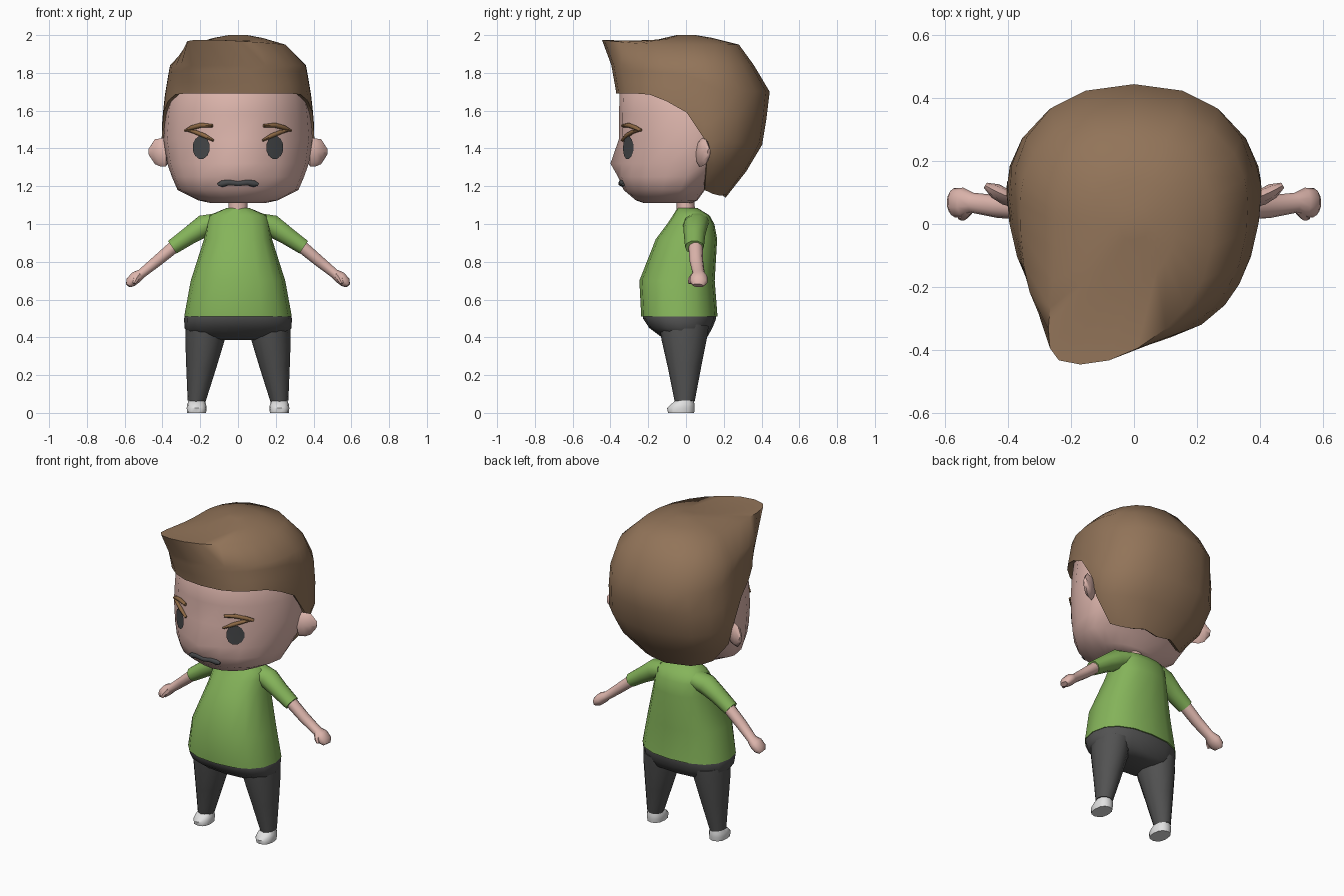
import bpy, bmesh, math
from mathutils import Vector

if "Cube" in bpy.data.objects:
    bpy.data.objects.remove(bpy.data.objects["Cube"])


def material(name, r, g, b):
    m = bpy.data.materials.new(name)
    lin = [(c / 255 / 12.92) if c < 10 else ((c / 255 + 0.055) / 1.055) ** 2.4 for c in (r, g, b)]
    m.diffuse_color = (*lin, 1)
    m.use_nodes = True
    m.node_tree.nodes["Principled BSDF"].inputs["Base Color"].default_value = m.diffuse_color
    return m


SKIN = material("skin", 222, 182, 173)
HAIR = material("brown hair", 146, 116, 89)
BROW = material("eyebrow brown", 140, 104, 68)
GREEN = material("green cloth", 133, 180, 90)
GREY = material("dark grey cloth", 82, 82, 82)
DARK = material("eye grey", 70, 72, 74)
WHITE = material("shoe white", 225, 225, 225)


def finish(name, bm, mat, angle=50):
    bmesh.ops.recalc_face_normals(bm, faces=bm.faces[:])
    me = bpy.data.meshes.new(name)
    bm.to_mesh(me)
    bm.free()
    me.materials.append(mat)
    ob = bpy.data.objects.new(name, me)
    bpy.context.collection.objects.link(ob)
    bpy.ops.object.select_all(action='DESELECT')
    ob.select_set(True)
    bpy.context.view_layer.objects.active = ob
    bpy.ops.object.shade_smooth_by_angle(angle=math.radians(angle))
    return ob


def loft(name, rings, mat, start=True, end=True, angle=50):
    """Skin a list of closed rings, with optional end caps."""
    bm = bmesh.new()
    rows = [[bm.verts.new(p) for p in r] for r in rings]
    n = len(rows[0])
    for a, b in zip(rows, rows[1:]):
        for i in range(n):
            j = (i + 1) % n
            bm.faces.new((a[i], a[j], b[j], b[i]))
    if start:
        bm.faces.new(rows[0])
    if end:
        bm.faces.new(rows[-1])
    return finish(name, bm, mat, angle)


def outline(w, front, mid, back, deg, power=1.0):
    """Point on an egg-shaped cross-section; 0 degrees is the front."""
    s, c = math.sin(math.radians(deg)), math.cos(math.radians(deg))
    x = w * math.copysign(abs(s) ** power, s)
    k = abs(c) ** power
    return x, mid + (front - mid) * k if c > 0 else mid + (back - mid) * k


def stack(name, sections, mat, n=20, power=1.0, cx=0.0):
    """Body part from horizontal sections (z, half width, front, mid, back)."""
    rings = []
    for z, *s in sections:
        pts = [outline(*s, 360 * i / n, power) for i in range(n)]
        rings.append([(x + cx, y, z) for x, y in pts])
    return loft(name, rings, mat)


def tube(name, path, mat, side=1, n=10):
    """Tube along (x, y, z, depth radius, other radius)."""
    pts = [Vector((p[0] * side, p[1], p[2])) for p in path]
    rings = []
    for i, p in enumerate(path):
        t = (pts[min(i + 1, len(pts) - 1)] - pts[max(i - 1, 0)]).normalized()
        up = t.cross(Vector((0, 1, 0))).normalized()
        dep = up.cross(t)
        ang = [2 * math.pi * k / n for k in range(n)]
        rings.append([pts[i] + dep * (p[3] * math.cos(a)) + up * (p[4] * math.sin(a)) for a in ang])
    return loft(name, rings, mat)


def at_height(table, z):
    for a, b in zip(table, table[1:]):
        if z <= b[0]:
            t = max(0, (z - a[0]) / (b[0] - a[0]))
            return [p + (q - p) * t for p, q in zip(a[1:], b[1:])]
    return list(table[-1][1:])


# Head, with the nose pulled out of the front column
HEAD = [(1.11, .14, -.22, -.09, .03), (1.125, .21, -.265, -.06, .06),
        (1.18, .32, -.33, -.03, .10), (1.25, .35, -.36, 0, .20),
        (1.32, .375, -.36, .03, .26), (1.45, .395, -.355, .05, .33),
        (1.58, .385, -.355, .05, .36), (1.72, .365, -.35, .05, .34),
        (1.85, .27, -.25, .03, .24)]
head = stack("head", HEAD, SKIN)
for v in head.data.vertices:
    if abs(v.co.x) < .01 and abs(v.co.z - 1.32) < .01 and v.co.y < 0:
        v.co.y -= .04


def face_y(x, z):
    w, front, mid, _ = at_height(HEAD, z)
    return mid + (front - mid) * math.sqrt(max(0, 1 - (x / w) ** 2))


# Hair shell: (z, half width, front, mid, back, sideways sweep of the quiff, lift)
CAP = [(1.14, .22, -.10, .03, .21, 0, 0), (1.25, .355, -.2, .05, .30, 0, 0),
       (1.40, .405, -.33, .09, .40, 0, 0), (1.55, .402, -.36, .08, .425, 0, 0),
       (1.70, .385, -.37, .07, .443, 0, 0), (1.84, .36, -.395, .05, .36, -.07, 0),
       (1.95, .25, -.445, 0, .28, -.17, .025), (1.985, .13, -.2, 0, .14, -.05, -.02),
       (2.0, .05, -.05, 0, .05, 0, 0)]
EDGE = [(0, 1.69), (15, 1.69), (30, 1.69), (45, 1.69), (57, 1.685), (70, 1.65), (83, 1.59),
        (91, 1.45), (96, 1.32), (104, 1.18), (120, 1.16), (140, 1.15), (160, 1.155), (180, 1.14)]
columns = EDGE + [(360 - d, z) for d, z in EDGE[-2:0:-1]]


def hair_point(deg, z):
    w, front, mid, back, sweep, lift = at_height(CAP, z)
    x, y = outline(w, front, mid, back, deg, .85)
    c = max(0, math.cos(math.radians(deg))) ** 2
    return x + sweep * c, y, z + lift * c


hair_rows = [[hair_point(d, z + (1.84 - z) * i / 5) for d, z in columns] for i in range(6)]
hair_rows += [[hair_point(d, z) for d, _ in columns] for z in (1.95, 1.985, 2.0)]
lip = [(x * .9, .05 + (y - .05) * .9, z + .01) for x, y, z in hair_rows[0]]
loft("hair", [lip] + hair_rows, HAIR, start=False, angle=60)

# Moustache
tube("moustache", [(x, face_y(x, 1.215) - .002, z, .012, r) for x, z, r in
                   ((-.105, 1.21, .008), (-.085, 1.213, .018), (-.05, 1.22, .015), (0, 1.214, .013),
                    (.05, 1.22, .015), (.085, 1.213, .018), (.105, 1.21, .008))], DARK, n=8)

# Neck, shirt and hips
tube("neck", [(0, 0, 1.05, .05, .055), (0, -.005, 1.16, .045, .05)], SKIN)
stack("shirt", [(.51, .285, -.237, -.03, .167), (.70, .25, -.247, -.03, .152),
                (.92, .18, -.16, .02, .165), (1.0, .17, -.10, .04, .15),
                (1.045, .155, -.07, .045, .125), (1.085, .06, -.045, .01, .06)], GREEN, 16, .85)
stack("hips", [(.52, .278, -.228, -.03, .158), (.50, .285, -.228, -.03, .16),
               (.45, .284, -.195, -.03, .14), (.405, .25, -.135, 0, .115),
               (.385, .12, -.09, 0, .08)], GREY, 16, .85)

for s, tag in ((1, "left"), (-1, "right")):
    # Eye plate following the face
    bm = bmesh.new()
    rim = []
    for i in range(12):
        a = 2 * math.pi * (i + .5) / 12
        x, z = .195 + .046 * math.cos(a), 1.405 + .062 * math.sin(a)
        rim.append(bm.verts.new((s * x, face_y(x, z) - .007, z)))
    hub = bm.verts.new((s * .195, face_y(.195, 1.405) - .007, 1.405))
    for i in range(12):
        bm.faces.new((hub, rim[i], rim[(i + 1) % 12]))
    eye = finish(tag + "_eye", bm, DARK)
    if eye.data.polygons[0].normal.y > 0:
        eye.data.flip_normals()

    # Two-stroke eyebrow
    for part, stroke in (("upper", ((.278, 1.495, .006), (.245, 1.51, .012), (.195, 1.523, .013), (.135, 1.52, .008))),
                         ("lower", ((.265, 1.495, .006), (.23, 1.488, .011), (.18, 1.468, .012), (.13, 1.442, .006)))):
        tube(f"{tag}_{part}_eyebrow", [(x, face_y(x, z) - .003, z, .012, r) for x, z, r in stroke], BROW, s, 8)

    # Ear
    tube(tag + "_ear", [(.37, .07, 1.375, .02, .07), (.405, .085, 1.38, .026, .075),
                        (.44, .105, 1.383, .024, .066), (.47, .122, 1.38, .01, .02)], SKIN, s, 8)

    # Sleeve, arm with hand, thumb
    tube(tag + "_sleeve", [(.11, .055, 1.01, .07, .05), (.18, .05, .99, .065, .062),
                           (.26, .045, .937, .056, .05), (.348, .045, .877, .05, .042)], GREEN, s)
    tube(tag + "_arm", [(.32, .05, .895, .038, .036), (.43, .055, .803, .036, .031),
                        (.51, .067, .738, .032, .026), (.54, .068, .718, .047, .034),
                        (.568, .067, .692, .047, .03), (.582, .065, .674, .03, .014)], SKIN, s)
    tube(tag + "_thumb", [(.525, .045, .73, .018, .018), (.54, .026, .708, .016, .016),
                          (.55, .02, .685, .009, .009)], SKIN, s, 6)

    # Trouser leg and shoe
    tube(tag + "_leg", [(.17, -.01, .46, .13, .105), (.176, -.01, .39, .12, .104),
                        (.196, -.008, .24, .088, .079), (.22, -.007, .06, .053, .047)], GREY, s, 12)
    stack(tag + "_shoe", [(0, .05, -.095, -.03, .043), (.025, .053, -.10, -.03, .046),
                          (.045, .05, -.08, -.02, .045), (.07, .04, -.05, -.01, .04)], WHITE, 12, .85, s * .219)
